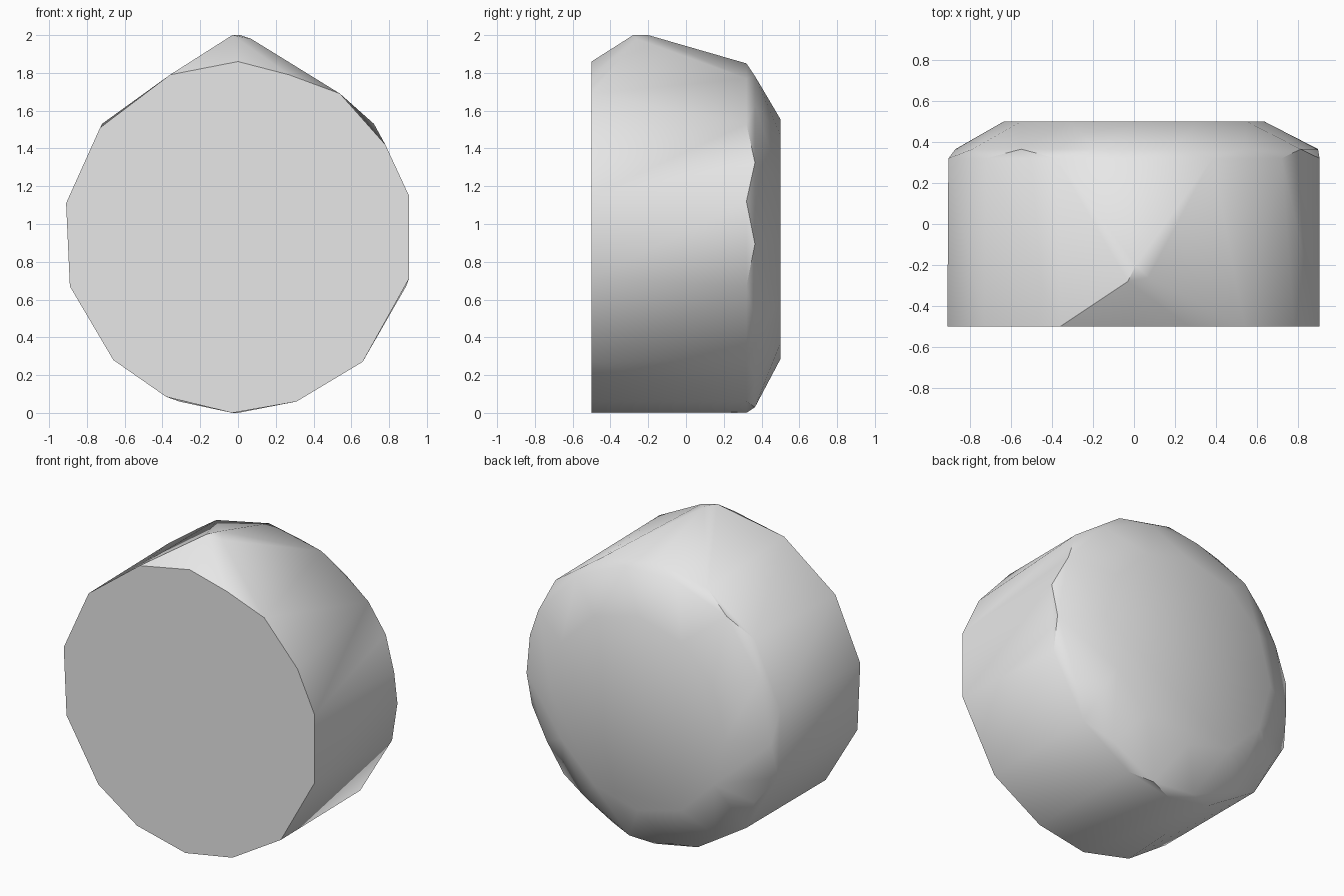
import bpy, bmesh, math

cube = bpy.data.objects.get("Cube")
if cube:
    bpy.data.objects.remove(cube, do_unlink=True)

FRONT_Y, RIM_Y, BEVEL_Y, BACK_Y = -0.5, 0.32, 0.365, 0.5
CENTRE_Z = 0.92

# Flat front outline (x, z), clockwise from the top
front = [(0, 1.86), (0.27, 1.79), (0.54, 1.69), (0.78, 1.42), (0.905, 1.15),
         (0.905, 0.71), (0.66, 0.27), (0.31, 0.06), (-0.03, 0.0), (-0.38, 0.085),
         (-0.66, 0.28), (-0.89, 0.67), (-0.91, 1.11), (-0.73, 1.51), (-0.36, 1.79)]

# Rear rim: one half, mirrored across x
half = [(0.38, 1.77), (0.72, 1.53), (0.905, 1.12), (0.89, 0.67), (0.66, 0.28), (0.31, 0.06)]
rim = [(0, 1.85)] + half + [(0, 0.0)] + [(-x, z) for x, z in reversed(half)]

points = [(x, FRONT_Y, z) for x, z in front] + [(x, RIM_Y, z) for x, z in rim]

# Chamfer points between rim corners; a few lie flush with the side wall
flush = {2, 3, 6, 12}
for i, (x1, z1) in enumerate(rim):
    x2, z2 = rim[(i + 1) % len(rim)]
    s = 1.0 if i in flush else 0.97
    points.append((s * (x1 + x2) / 2, BEVEL_Y, CENTRE_Z + s * ((z1 + z2) / 2 - CENTRE_Z)))

# Flat back cap
for i in range(12):
    a = math.tau * i / 12
    points.append((0.635 * math.cos(a), BACK_Y, CENTRE_Z + 0.635 * math.sin(a)))

# Raised peak on the top
points += [(-0.03, -0.28, 2.0), (0.01, -0.2, 2.0), (0.07, -0.26, 1.98)]

# Faceted skin around all the sections
bm = bmesh.new()
for p in points:
    bm.verts.new(p)
hull = bmesh.ops.convex_hull(bm, input=bm.verts[:])
loose = [v for v in bm.verts if not v.link_faces]
bmesh.ops.delete(bm, geom=loose, context='VERTS')
bmesh.ops.dissolve_limit(bm, angle_limit=math.radians(0.5), verts=bm.verts[:], edges=bm.edges[:])
bmesh.ops.recalc_face_normals(bm, faces=bm.faces[:])

mesh = bpy.data.meshes.new("faceted_drum")
bm.to_mesh(mesh)
bm.free()
drum = bpy.data.objects.new("faceted_drum", mesh)
bpy.context.collection.objects.link(drum)

# Plain grey material
grey = bpy.data.materials.new("light_grey")
grey.use_nodes = True
colour = (0.8, 0.8, 0.8, 1.0)
grey.diffuse_color = colour
grey.node_tree.nodes["Principled BSDF"].inputs["Base Color"].default_value = colour
mesh.materials.append(grey)

# Smooth sides with sharp rims
bpy.ops.object.select_all(action='DESELECT')
drum.select_set(True)
bpy.context.view_layer.objects.active = drum
bpy.ops.object.shade_smooth_by_angle(angle=math.radians(32))
